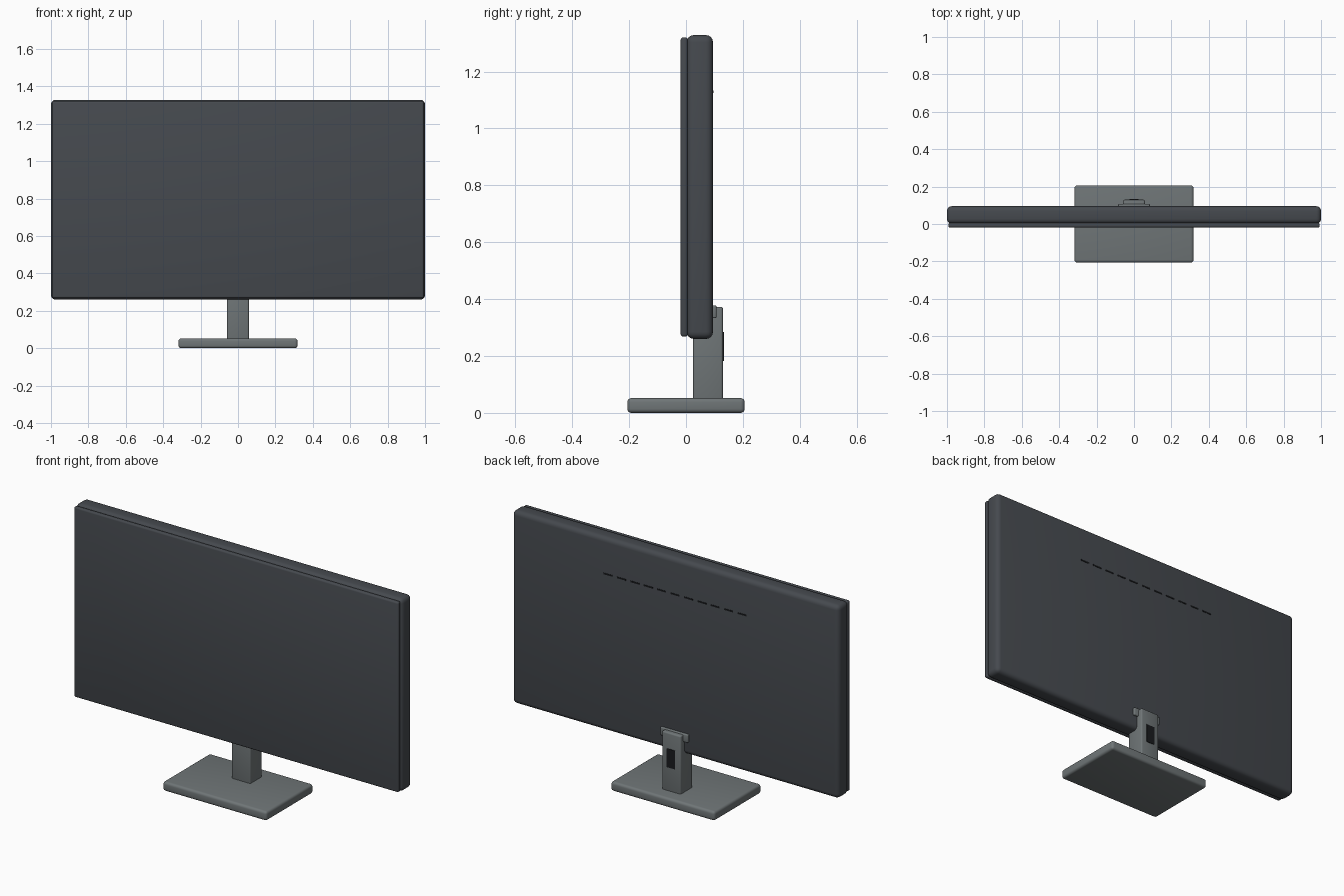
import bpy

if "Cube" in bpy.data.objects:
    bpy.data.objects.remove(bpy.data.objects["Cube"])


def material(name, rgb):
    m = bpy.data.materials.new(name)
    m.diffuse_color = (*rgb, 1)
    m.use_nodes = True
    m.node_tree.nodes["Principled BSDF"].inputs["Base Color"].default_value = m.diffuse_color
    return m


shell_mat = material("dark_plastic", (0.06, 0.067, 0.077))
stand_mat = material("grey_plastic", (0.16, 0.18, 0.185))
black_mat = material("black", (0.01, 0.011, 0.013))


def box(name, x, y, z, mat, bevel=0.0, segments=3):
    """Rounded box from (min, max) ranges."""
    bpy.ops.mesh.primitive_cube_add(size=1, location=[(a + b) / 2 for a, b in (x, y, z)])
    ob = bpy.context.object
    ob.name = name
    ob.scale = [b - a for a, b in (x, y, z)]
    bpy.ops.object.transform_apply(location=False, rotation=False, scale=True)
    ob.data.materials.append(mat)
    if bevel:
        mod = ob.modifiers.new("round", "BEVEL")
        mod.width = bevel
        mod.segments = segments
        bpy.ops.object.modifier_apply(modifier=mod.name)
        bpy.ops.object.shade_smooth_by_angle()
    return ob


# Display: rear housing and the slightly smaller screen in front
box("rear_housing", (-1, 1), (0.002, 0.095), (0.26, 1.328), shell_mat, 0.025, 4)
box("screen_panel", (-0.993, 0.993), (-0.019, 0.006), (0.268, 1.32), shell_mat, 0.009)

# Stand: base plate, neck, mounting bracket
box("base_plate", (-0.318, 0.318), (-0.206, 0.206), (0, 0.052), stand_mat, 0.014, 4)
box("neck", (-0.058, 0.058), (0.025, 0.13), (0.045, 0.373), stand_mat, 0.008)
box("mount_bracket", (-0.085, 0.085), (0.085, 0.107), (0.333, 0.378), stand_mat, 0.005)

# Cable opening on the back of the neck
box("cable_opening", (-0.025, 0.025), (0.124, 0.133), (0.182, 0.285), black_mat)

# Row of vent slots across the back
for i in range(11):
    x = (i - 5) * 0.082
    box(f"vent_slot_{i + 1}", (x - 0.027, x + 0.027), (0.09, 0.097), (1.125, 1.133), black_mat)
